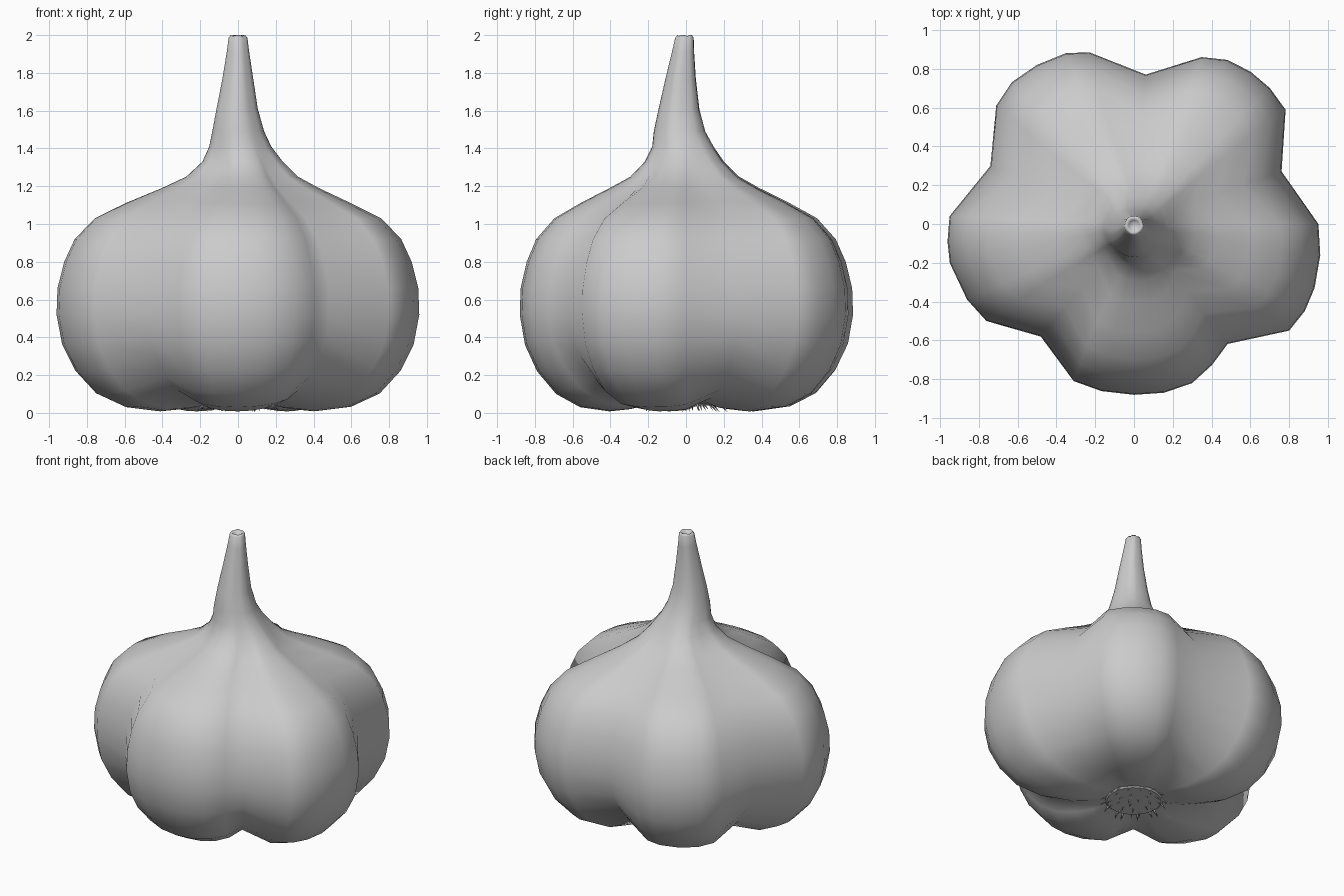
import bpy, bmesh, math, random
from mathutils import Vector

if "Cube" in bpy.data.objects:
    bpy.data.objects.remove(bpy.data.objects["Cube"])

random.seed(4)

# Plan outline at the widest height: (angle in degrees, radius), counter-clockwise
OUTLINE = [(-52, .784), (-70 + 9, .83), (-70, .873), (-80, .883), (-90, .88), (-101, .877), (-111, .867),
           (-129.6, .753), (-146.7, .91), (-155.6, .944), (-168, .97), (-174.6, .965), (-182.4, .951),
           (-202, .798), (-220.7, .936), (-229.2, .964), (-238.6, .96), (-248.3, .947), (-255.4, .914),
           (-274.5, .772), (-292.1, .928), (-299.6, .972), (-307.4, .988), (-315, .99), (-323, .978),
           (-340.4, .807), (-360, .95), (-369.5, .973), (-379.5, .987), (-387, .988), (-394.5, .97)]
GROOVES = [-52, -129.6, -202, -274.5, -340.4, -412]

# Vertical profile: clove radius, clove z, groove radius, groove z
PROFILE = [(.19, .045, .19, .05), (.30, .02, .28, .06), (.42, .008, .40, .08), (.60, .03, .52, .12),
           (.75, .10, .62, .19), (.86, .22, .71, .30), (.93, .36, .765, .40), (.96, .52, .785, .52),
           (.955, .66, .78, .66), (.92, .80, .74, .80), (.865, .92, .68, .92), (.76, 1.03, .58, 1.03),
           (.60, 1.11, .44, 1.12), (.42, 1.19, .31, 1.20), (.30, 1.25, .24, 1.26),
           (.215, 1.33, .195, 1.33), (.165, 1.41, .16, 1.41), (.138, 1.49, .135, 1.49),
           (.11, 1.61, .105, 1.61), (.082, 1.77, .078, 1.77), (.06, 1.91, .057, 1.91),
           (.05, 1.985, .048, 1.985), (.04, 2.0, .038, 1.995), (.028, 1.985, .028, 1.985)]
# Stem lean: z, x offset, y offset
LEAN = [(0, 0, 0), (1.1, 0, 0), (1.3, .03, 0), (1.42, .01, -.015), (1.5, 0, -.035),
        (1.62, -.005, -.035), (1.8, 0, -.025), (2.01, 0, -.005)]


def lerp(a, b, t):
    return a + (b - a) * t


def lean(z):
    for a, b in zip(LEAN, LEAN[1:]):
        if z <= b[0]:
            t = (z - a[0]) / (b[0] - a[0])
            return lerp(a[1], b[1], t), lerp(a[2], b[2], t)
    return 0, 0


def clove_weight(angle):
    # 0 in a groove, 1 on the crown of a clove
    for a, b in zip(GROOVES, GROOVES[1:]):
        if b <= angle <= a:
            return max(0, math.sin(math.pi * (angle - a) / (b - a))) ** .6
    return 0


def finish(bm, name):
    bmesh.ops.recalc_face_normals(bm, faces=bm.faces)
    mesh = bpy.data.meshes.new(name)
    bm.to_mesh(mesh)
    bm.free()
    obj = bpy.data.objects.new(name, mesh)
    bpy.context.collection.objects.link(obj)
    for p in mesh.polygons:
        p.use_smooth = True
    return obj


# Bulb and stem: one lobed skin
bm = bmesh.new()
rings = []
for cr, cz, gr, gz in PROFILE:
    ring = []
    for deg, out in OUTLINE:
        w = clove_weight(deg)
        z = lerp(gz, cz, w)
        fade = min(1, max(0, (cr - .2) / .5))
        scale = lerp(1, out / lerp(.785, .96, w), fade)
        r = lerp(gr, cr, w) * scale
        dx, dy = lean(z)
        a = math.radians(deg)
        ring.append(bm.verts.new((r * math.cos(a) + dx, r * math.sin(a) + dy, z)))
    rings.append(ring)
n = len(OUTLINE)
for lo, hi in zip(rings, rings[1:]):
    for i in range(n):
        j = (i + 1) % n
        bm.faces.new((lo[i], lo[j], hi[j], hi[i]))
for ring, z in ((rings[0], .05), (rings[-1], 1.97)):
    c = bm.verts.new((0, 0, z))
    for i in range(n):
        bm.faces.new((ring[i], ring[(i + 1) % n], c))
finish(bm, "garlic_bulb")

# Root plate: shallow rough disc underneath
bm = bmesh.new()
bmesh.ops.create_cone(bm, cap_ends=True, segments=24, radius1=.175, radius2=.2, depth=.02)
for v in bm.verts:
    v.co.z += .048
plate = finish(bm, "root_plate")
for p in plate.data.polygons:
    p.use_smooth = False

# Root stubs: small spikes fanning outward
bm = bmesh.new()
for radius, count in ((.03, 3), (.09, 8), (.14, 12), (.18, 16)):
    for k in range(count):
        a = math.tau * (k + random.uniform(-.25, .25)) / count
        out = Vector((math.cos(a), math.sin(a), 0))
        side = Vector((-out.y, out.x, 0))
        base = out * radius + Vector((0, 0, .05))
        tip = out * (radius * 1.2 + random.uniform(0, .02)) + Vector((0, 0, random.uniform(.003, .018)))
        t = bm.verts.new(tip)
        b = [bm.verts.new(base + .008 * (out * math.cos(q) + side * math.sin(q)))
             for q in (0, math.tau / 4, math.tau / 2, math.tau * .75)]
        for i in range(4):
            bm.faces.new((b[i], b[(i + 1) % 4], t))
        bm.faces.new(b)
finish(bm, "root_stubs")
